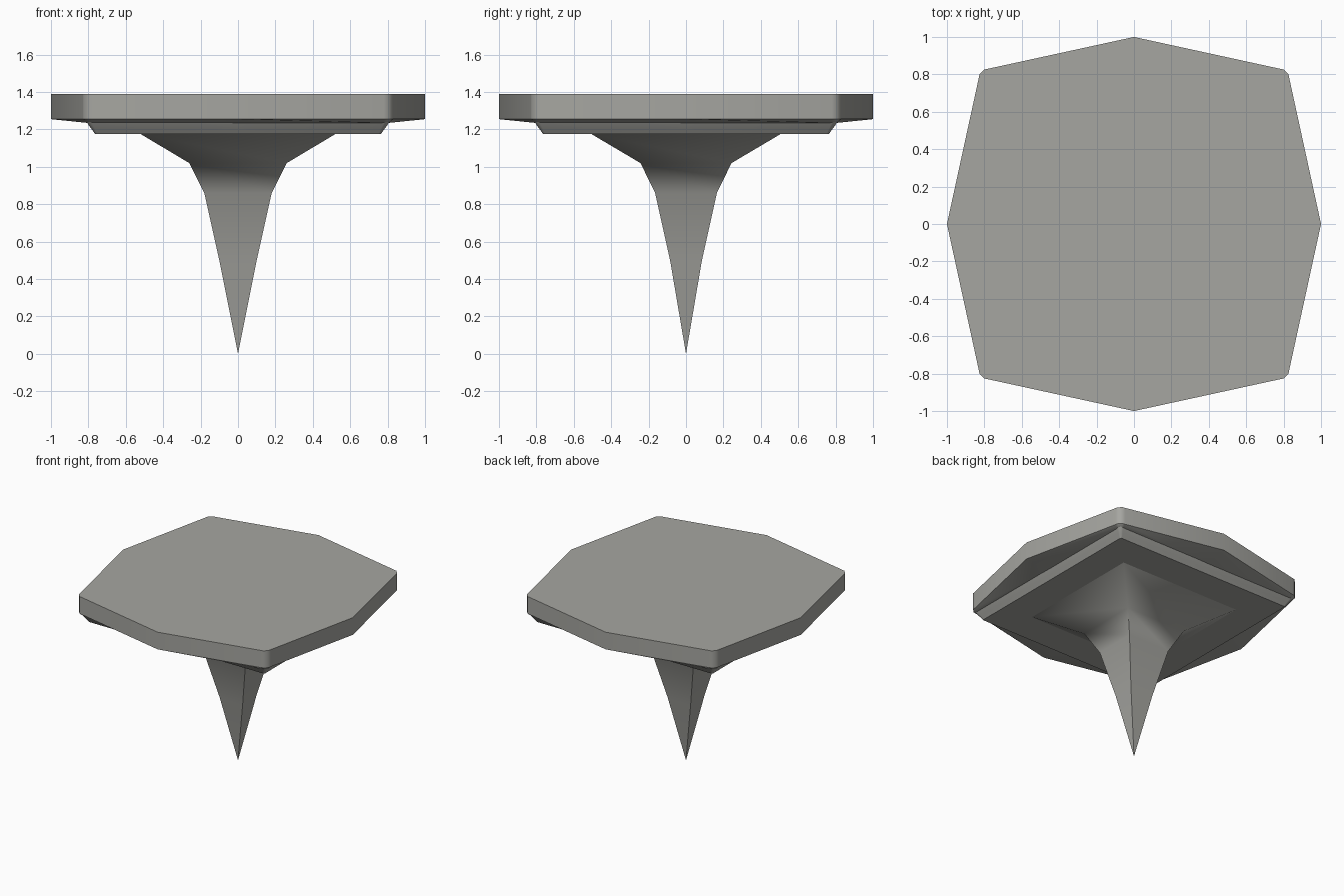
import bpy, bmesh, math

if "Cube" in bpy.data.objects:
    bpy.data.objects.remove(bpy.data.objects["Cube"])

grey = bpy.data.materials.new("warm_grey")
grey.diffuse_color = (0.38, 0.38, 0.355, 1)
grey.use_nodes = True
grey.node_tree.nodes["Principled BSDF"].inputs["Base Color"].default_value = grey.diffuse_color


def loft(name, rings):
    """Skin a stack of rings (top to bottom) and cap both ends."""
    bm = bmesh.new()
    loops = [[bm.verts.new(p) for p in ring] for ring in rings]
    for a, b in zip(loops, loops[1:]):
        n = len(a)
        for i in range(n):
            j = (i + 1) % n
            if len(b) == 1:
                bm.faces.new((a[i], a[j], b[0]))
            else:
                bm.faces.new((a[i], a[j], b[j], b[i]))
    for loop in (loops[0], loops[-1]):
        if len(loop) > 2:
            bm.faces.new(loop)
    bmesh.ops.recalc_face_normals(bm, faces=bm.faces)
    mesh = bpy.data.meshes.new(name)
    bm.to_mesh(mesh)
    bm.free()
    for p in mesh.polygons:
        p.use_smooth = True
    mesh.set_sharp_from_angle(angle=math.radians(46))
    mesh.materials.append(grey)
    obj = bpy.data.objects.new(name, mesh)
    bpy.context.collection.objects.link(obj)
    return obj


def outline(mid, corner, cut, z):
    """Square with pushed-out side middles and small rounded corners."""
    c = corner
    quarter = [(mid, 0), (c, c - cut), (c - cut * 0.08, c - cut * 0.6),
               (c - cut * 0.6, c - cut * 0.08), (c - cut, c)]
    pts = []
    for k in range(4):
        for x, y in quarter:
            for _ in range(k):
                x, y = -y, x
            pts.append((x, y, z))
    return pts


def rect(hx, hy, z):
    return [(hx, hy, z), (-hx, hy, z), (-hx, -hy, z), (hx, -hy, z)]


# Table top with shallow sloping underside
loft("table_top", [
    outline(1.0, 0.83, 0.05, 1.39),
    outline(1.0, 0.83, 0.05, 1.255),
    outline(0.805, 0.805, 0.03, 1.235),
])

# Stepped square apron under the top
loft("apron", [
    outline(0.815, 0.815, 0.03, 1.25),
    outline(0.80, 0.80, 0.025, 1.225),
    outline(0.785, 0.785, 0.02, 1.205),
    outline(0.765, 0.765, 0.012, 1.177),
])

# Flared four-sided pedestal tapering to a point
loft("pedestal", [
    rect(0.525, 0.51, 1.178),
    rect(0.26, 0.243, 1.02),
    rect(0.18, 0.165, 0.86),
    rect(0.10, 0.085, 0.50),
    [(0, 0, 0)],
])
